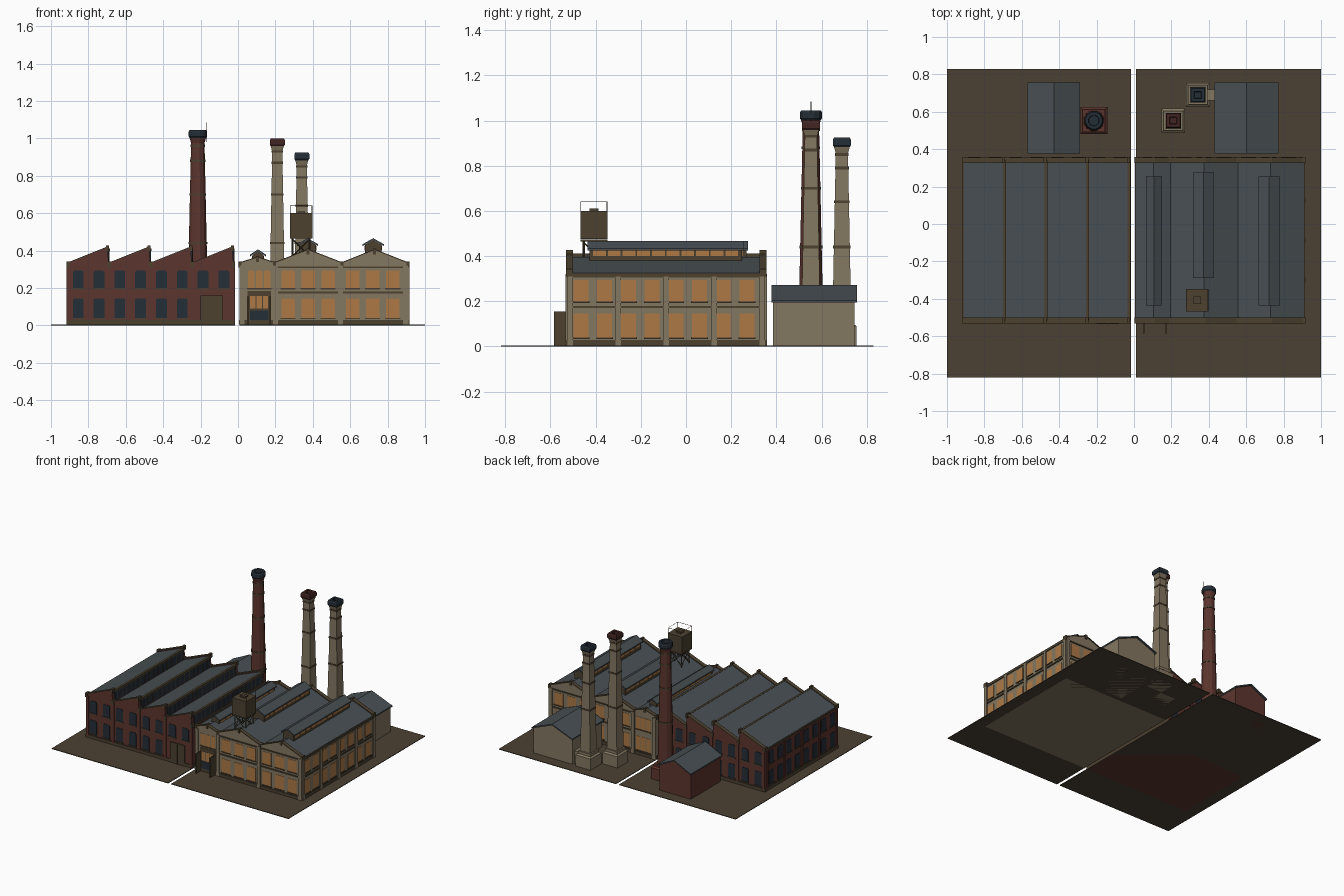
import bpy, bmesh, math
from mathutils import Vector

cube = bpy.data.objects.get("Cube")
if cube:
    bpy.data.objects.remove(cube, do_unlink=True)


def material(name, r, g, b):
    lin = [((c / 255 + 0.055) / 1.055) ** 2.4 for c in (r, g, b)] + [1]
    m = bpy.data.materials.new(name)
    m.use_nodes = True
    m.diffuse_color = lin
    bsdf = m.node_tree.nodes["Principled BSDF"]
    bsdf.inputs["Base Color"].default_value = lin
    bsdf.inputs["Roughness"].default_value = 0.9
    return m


EARTH = material("earth", 76, 65, 51)
BRICK = material("brick", 92, 53, 46)
STONE = material("sandstone", 132, 119, 97)
TRIM = material("dark_trim", 76, 65, 48)
SLATE = material("slate", 72, 79, 83)
AMBER = material("amber_glass", 174, 121, 70)
GLASS = material("dark_glass", 37, 46, 55)
SOOT = material("sooty_brick", 66, 37, 34)


class Part:
    """One mesh object gathered from extruded shapes."""
    def __init__(self, name, mat):
        self.name, self.mat, self.bm = name, mat, bmesh.new()

    def poly(self, pts, a, b, axis="y"):
        # Extrude an upright (u, z) outline along x or y
        loops = [[self.bm.verts.new((u, d, z) if axis == "y" else (d, u, z))
                  for u, z in pts] for d in (a, b)]
        self.bm.faces.new(loops[0])
        self.bm.faces.new(loops[1][::-1])
        for i in range(len(pts)):
            j = (i + 1) % len(pts)
            self.bm.faces.new((loops[0][i], loops[1][i], loops[1][j], loops[0][j]))

    def box(self, x0, x1, y0, y1, z0, z1):
        self.poly([(x0, z0), (x1, z0), (x1, z1), (x0, z1)], y0, y1)

    def panel(self, axis, face, out, u, w, z0, z1, depth, cut=0):
        # Plate on a wall, with optional clipped top corners
        h = w / 2
        pts = [(u - h, z0), (u + h, z0), (u + h, z1 - cut)]
        if cut:
            pts += [(u + h - cut, z1), (u - h + cut, z1)]
        pts.append((u - h, z1 - cut))
        self.poly(pts, face - out * 0.002, face + out * depth, axis)

    def strip(self, p, q, t, y0, y1):
        # Sloping slab that follows a roof line
        self.poly([p, q, (q[0], q[1] + t), (p[0], p[1] + t)], y0, y1)

    def rod(self, p, q, r=0.003):
        p, q = Vector(p), Vector(q)
        res = bmesh.ops.create_cone(self.bm, cap_ends=True, segments=4,
                                    radius1=r, radius2=r, depth=(q - p).length)
        rot = (q - p).to_track_quat("Z", "Y").to_matrix()
        for v in res["verts"]:
            v.co = rot @ v.co + (p + q) / 2

    def lathe(self, x, y, n, profile):
        # Stack of rings; four sides makes a square shaft
        k = 1 / math.cos(math.pi / n)
        rings = [[self.bm.verts.new((x + r * k * math.cos((i + .5) * math.tau / n),
                                     y + r * k * math.sin((i + .5) * math.tau / n), z))
                  for i in range(n)] for z, r in profile]
        for lo, hi in zip(rings, rings[1:]):
            for i in range(n):
                j = (i + 1) % n
                self.bm.faces.new((lo[i], lo[j], hi[j], hi[i]))
        self.bm.faces.new(rings[0][::-1])
        self.bm.faces.new(rings[-1])

    def done(self):
        bmesh.ops.recalc_face_normals(self.bm, faces=self.bm.faces)
        me = bpy.data.meshes.new(self.name)
        self.bm.to_mesh(me)
        self.bm.free()
        me.materials.append(self.mat)
        bpy.context.collection.objects.link(bpy.data.objects.new(self.name, me))


FRONT, BACK, EAVE = -0.525, 0.35, 0.32
ROWS = ((0.04, 0.145), (0.2, 0.293))
ENDS = ((FRONT, -1), (BACK, 1))

# Two yard plates
yard = Part("yard", EARTH)
yard.box(-1, -0.016, -0.82, 0.83, 0, 0.005)
yard.box(0.01, 1, -0.82, 0.83, 0, 0.005)
yard.done()


def hall(name, line, mat, coping_h):
    # Wall body, end parapets, roof sheets and copings under one roof line
    x0, x1 = line[0][0], line[-1][0]
    body, roof, cope = (Part(name + s, m) for s, m in
                        (("_walls", mat), ("_roof", SLATE), ("_coping", TRIM)))
    body.poly([(x0, 0)] + line + [(x1, 0)], FRONT, BACK)
    for y0, y1 in ((FRONT, FRONT + 0.018), (BACK - 0.018, BACK)):
        for p, q in zip(line, line[1:]):
            if q[0] - p[0] > 0.03:
                body.strip(p, q, 0.012, y0, y1)
                cope.strip((p[0], p[1] + 0.012), (q[0], q[1] + 0.012), coping_h,
                           y0 - 0.006, y1 + 0.006)
        for x, z in line:
            cope.box(x - 0.008, x + 0.008, y0 - 0.007, y1 + 0.007, z - 0.01, z + 0.022)
    for p, q in zip(line, line[1:]):
        if q[0] - p[0] > 0.03:
            roof.strip(p, q, 0.006, FRONT + 0.018, BACK - 0.018)
    cope.box(x0 - 0.006, x1 + 0.004, FRONT - 0.006, BACK + 0.006, 0.005, 0.028)
    for x in (x0, x1):
        cope.box(x - 0.006, x + 0.006, FRONT, BACK, EAVE - 0.008, EAVE + 0.004)
    for p in (body, roof, cope):
        p.done()


# Brick hall with four saw teeth
BAY = 0.2225
teeth = []
for i in range(4):
    x = -0.91 + i * BAY
    teeth += [(x, EAVE), (x + BAY - 0.01, 0.405), (x + BAY - 0.003, EAVE)]
hall("brick_hall", teeth, BRICK, 0.005)

glass = Part("brick_hall_windows", GLASS)
sills = Part("brick_hall_sills", TRIM)
piers = Part("brick_hall_piers", BRICK)
lights = Part("roof_lights", GLASS)
bars = Part("roof_light_bars", TRIM)
side_ys = [-0.465 + i * 0.105 for i in range(8)]
for z0, z1 in ROWS:
    spots = [("y", f, o, -0.91 + BAY * (i + 0.5) / 2) for f, o in ENDS for i in range(8)]
    spots += [("x", -0.91, -1, y) for y in side_ys]
    for axis, f, o, u in spots:
        if axis == "y" and o < 0 and z0 < 0.1 and u > -0.22:
            continue
        glass.panel(axis, f, o, u, 0.058, z0, z1, 0.003, 0.008)
        sills.panel(axis, f, o, u, 0.066, z0 - 0.008, z0, 0.007)
for f, o in ENDS:
    for i in range(5):
        piers.panel("y", f, o, -0.902 + i * BAY * 0.985, 0.018, 0, EAVE, 0.006)
for i in range(5):
    piers.panel("x", -0.91, -1, -0.5175 + i * 0.21, 0.018, 0, EAVE - 0.01, 0.006)
for i in range(4):
    x = -0.91 + (i + 1) * BAY - 0.006
    lights.box(x - 0.003, x + 0.005, FRONT + 0.025, BACK - 0.025, 0.33, 0.395)
    bars.box(x - 0.008, x + 0.008, FRONT + 0.01, BACK - 0.01, 0.397, 0.411)
    for j in range(1, 16):
        y = FRONT + j * (BACK - FRONT) / 16
        bars.box(x, x + 0.007, y - 0.002, y + 0.002, 0.33, 0.4)

# Closed gate of the brick hall
gate = Part("brick_hall_gate", TRIM)
gate.panel("y", FRONT, -1, -0.14, 0.12, 0, 0.16, 0.009)
gate.panel("y", FRONT, -1, -0.14, 0.006, 0, 0.155, 0.013)
for p in (glass, sills, piers, lights, bars, gate):
    p.done()

# Stone hall with one small and two large gables
gables = [(0.012, EAVE), (0.105, 0.35), (0.195, EAVE), (0.375, 0.39),
          (0.555, EAVE), (0.73, 0.39), (0.908, EAVE)]
hall("stone_hall", gables, STONE, 0.006)

panes = Part("stone_hall_windows", AMBER)
ledges = Part("stone_hall_ledges", TRIM)
posts = Part("stone_hall_piers", STONE)
columns = [(c + k * 0.107, 0.073) for c in (0.375, 0.72) for k in (-1, 0, 1)]
columns += [(0.114 + k * 0.043, 0.036) for k in (-1, 0, 1)]
for z0, z1 in ROWS:
    spots = [("y", f, o, u, w) for f, o in ENDS for u, w in columns]
    spots += [("x", 0.908, 1, y, 0.066) for y in side_ys]
    for axis, f, o, u, w in spots:
        if axis == "y" and o < 0 and z0 < 0.1 and u < 0.19:
            continue
        panes.panel(axis, f, o, u, w, z0, z1, 0.002)
        ledges.panel(axis, f, o, u, w + 0.008, z0 - 0.007, z0, 0.007)
for f, o in ENDS:
    for u in (0.022, 0.2, 0.548, 0.895):
        posts.panel("y", f, o, u, 0.026, 0, EAVE, 0.008)
    for z in (0.17, 0.306):
        ledges.panel("y", f, o, 0.55, 0.71, z, z + 0.01, 0.006)
for i in range(5):
    posts.panel("x", 0.908, 1, -0.5125 + i * 0.2125, 0.026, 0, EAVE - 0.01, 0.008)
for z in (0.17, 0.306):
    ledges.panel("x", 0.908, 1, -0.0875, 0.87, z, z + 0.01, 0.006)

# Open entrance with swung leaves
entry = Part("entrance_frame", TRIM)
entry.panel("y", FRONT, -1, 0.113, 0.125, 0, 0.185, 0.004)
for x in (0.053, 0.172):
    entry.box(x - 0.004, x + 0.004, -0.585, FRONT, 0.005, 0.155)
inner = Part("entrance_dark", GLASS)
inner.panel("y", FRONT, -1, 0.113, 0.1, 0.005, 0.08, 0.006)
for k in (-1, 0, 1):
    panes.panel("y", FRONT, -1, 0.113 + k * 0.034, 0.028, 0.09, 0.158, 0.006)
for p in (panes, ledges, posts, entry, inner):
    p.done()

# Ridge lanterns
frames, lamps, caps = Part("lantern_frames", TRIM), Part("lantern_glass", AMBER), Part("lantern_roofs", SLATE)
for x, h, y0, y1, base, top, peak in ((0.107, 0.03, -0.435, 0.255, 0.33, 0.375, 0.4),
                                      (0.372, 0.045, -0.29, 0.275, 0.36, 0.43, 0.46),
                                      (0.723, 0.045, -0.435, 0.255, 0.36, 0.43, 0.46)):
    frames.poly([(x - h, base), (x + h, base), (x + h, top), (x, peak - 0.004), (x - h, top)],
                y0 + 0.008, y1 - 0.008)
    for s in (-1, 1):
        caps.strip((x, peak - 0.004), (x + s * (h + 0.012), top - 0.006), 0.01, y0, y1)
        n = 10
        for i in range(n):
            y = y0 + 0.02 + (i + 0.5) * (y1 - y0 - 0.04) / n
            lamps.panel("x", x + s * h, s, y, (y1 - y0 - 0.04) / n - 0.008,
                        top - 0.03, top - 0.004, 0.002)
for p in (frames, lamps, caps):
    p.done()

# Water tank on a braced stand with a railing
tank, stand = Part("water_tank", TRIM), Part("tank_stand", TRIM)
tx, ty, r = 0.337, -0.408, 0.06
tank.box(tx - r, tx + r, ty - r, ty + r, 0.475, 0.6)
tank.box(tx - 0.02, tx + 0.02, ty - 0.02, ty + 0.02, 0.6, 0.61)
stand.box(tx - r, tx + r, ty - r, ty + r, 0.465, 0.474)
corners = [(tx + a * 0.045, ty + b * 0.045) for a, b in ((-1, -1), (1, -1), (1, 1), (-1, 1))]
rail = [(tx + (x - tx) * 1.3, ty + (y - ty) * 1.3) for x, y in corners]
for i in range(4):
    a, b, c, d = corners[i], corners[i - 1], rail[i], rail[i - 1]
    stand.rod((*a, 0.34), (*a, 0.47), 0.006)
    stand.rod((*a, 0.37), (*b, 0.46))
    stand.rod((*b, 0.37), (*a, 0.46))
    stand.rod((*c, 0.6), (*c, 0.64), 0.0015)
    stand.rod((*c, 0.64), (*d, 0.64), 0.0015)
tank.done()
stand.done()

# Rear sheds
for name, x0, x1, mat in (("brick_shed", -0.57, -0.288, BRICK), ("stone_shed", 0.43, 0.773, STONE)):
    walls, roof = Part(name, mat), Part(name + "_roof", SLATE)
    xm = (x0 + x1) / 2
    walls.poly([(x0 + 0.008, 0), (x1 - 0.008, 0), (x1 - 0.008, 0.198), (xm, 0.262),
                (x0 + 0.008, 0.198)], 0.385, 0.745)
    for xe in (x0, x1):
        roof.strip((xm, 0.262), (xe, 0.194), 0.01, 0.378, 0.757)
    walls.done()
    roof.done()


def chimney(name, x, y, n, r0, r1, top, mat, cap_mat, bands):
    shaft, collar, cap = Part(name, mat), Part(name + "_bands", TRIM), Part(name + "_cap", cap_mat)
    b = 0.072 if n > 4 else 0.064
    shaft.lathe(x, y, 4, [(0, b), (0.09, b), (0.1, b - 0.012), (0.12, b - 0.012)])
    shaft.lathe(x, y, n, [(0.1, r0), (top - 0.07, r1), (top - 0.035, r1 + 0.01)])
    for z in bands:
        r = r0 + (r1 - r0) * (z - 0.1) / (top - 0.17) + 0.003
        collar.lathe(x, y, n, [(z - 0.006, r), (z + 0.006, r)])
    cap.lathe(x, y, n, [(top - 0.045, r1 + 0.006), (top - 0.035, r1 + 0.013), (top - 0.01, r1 + 0.013),
                        (top, r1 + 0.008), (top, r1 - 0.008), (top - 0.03, r1 - 0.01)])
    for p in (shaft, collar, cap):
        p.done()


# Three chimneys, a lightning rod and a flue
chimney("round_chimney", -0.215, 0.553, 12, 0.055, 0.036, 1.045, BRICK, GLASS, (0.44, 0.7, 0.88, 0.96))
chimney("tall_square_chimney", 0.21, 0.553, 4, 0.042, 0.027, 1.0, STONE, SOOT, (0.44, 0.7, 0.87, 0.93))
chimney("short_square_chimney", 0.341, 0.69, 4, 0.042, 0.027, 0.925, STONE, GLASS, (0.44, 0.64, 0.79, 0.85))
rod = Part("lightning_rod", TRIM)
rod.rod((-0.167, 0.553, 0.98), (-0.167, 0.553, 1.085), 0.0015)
rod.done()
flue = Part("flue", STONE)
flue.box(0.39, 0.44, 0.66, 0.72, 0, 0.1)
flue.done()
